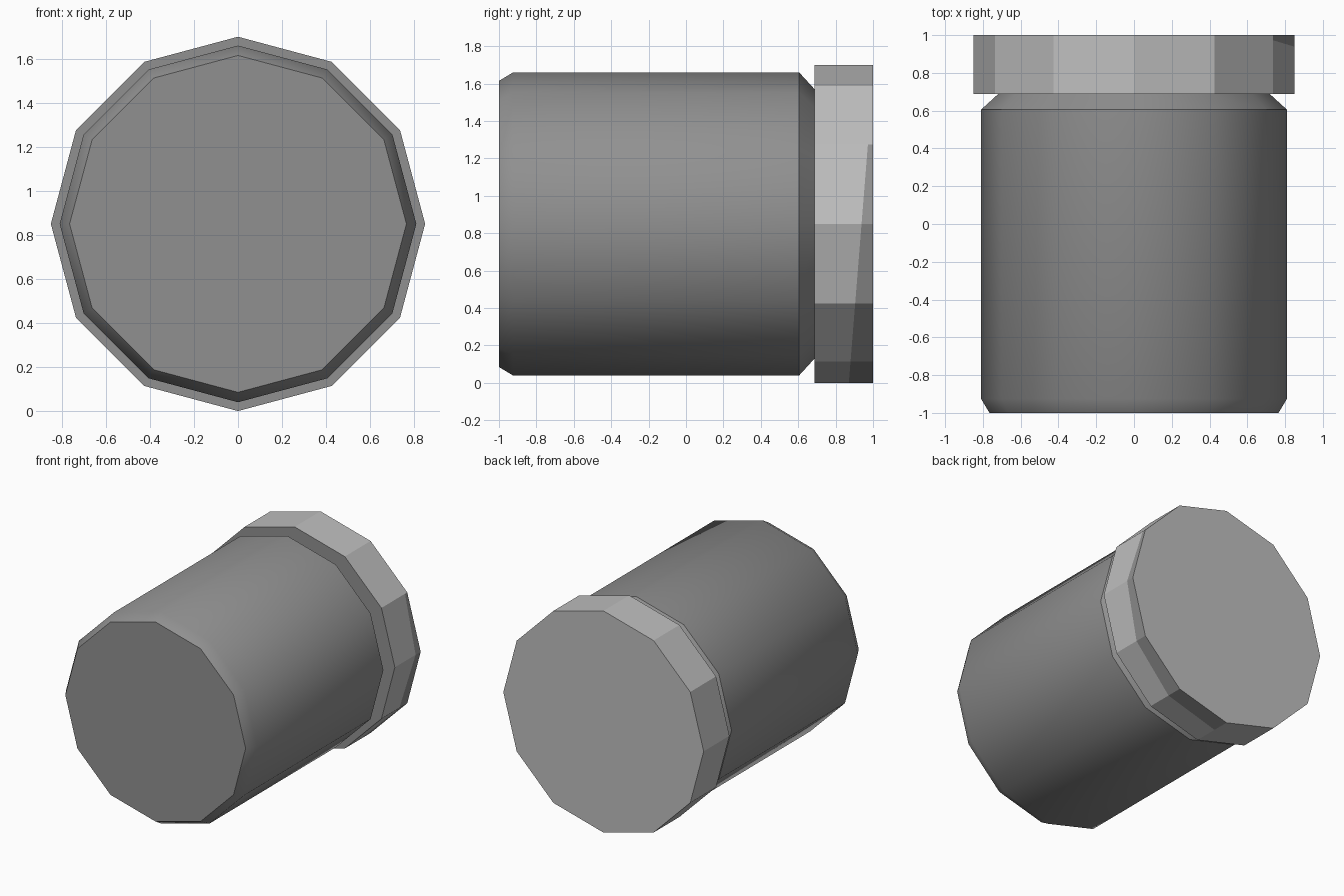
import bpy, bmesh, math
from mathutils import Vector

if "Cube" in bpy.data.objects:
    bpy.data.objects.remove(bpy.data.objects["Cube"])

CZ, N = 0.85, 12


def material(name, v):
    m = bpy.data.materials.new(name)
    m.diffuse_color = (v, v, v, 1)
    m.use_nodes = True
    m.node_tree.nodes["Principled BSDF"].inputs["Base Color"].default_value = m.diffuse_color
    return m


DARK = material("dark grey", 0.28)
LIGHT = material("light grey", 0.52)


def finish(name, bm, mats):
    bmesh.ops.recalc_face_normals(bm, faces=bm.faces)
    me = bpy.data.meshes.new(name)
    bm.to_mesh(me)
    bm.free()
    for m in mats:
        me.materials.append(m)
    ob = bpy.data.objects.new(name, me)
    bpy.context.collection.objects.link(ob)
    return ob


def lathe(profile):
    """Twelve-sided solid along y from (y, radius) pairs."""
    bm = bmesh.new()
    rings = []
    for y, r in profile:
        rings.append([bm.verts.new((r * math.cos(math.tau * i / N), y,
                                    CZ + r * math.sin(math.tau * i / N))) for i in range(N)])
    for a, b in zip(rings, rings[1:]):
        for i in range(N):
            j = (i + 1) % N
            bm.faces.new((a[i], a[j], b[j], b[i]))
    bm.faces.new(rings[0])
    bm.faces.new(rings[-1])
    bm.normal_update()
    return bm


# body with chamfered ends
body = finish("barrel_body", lathe([(-1, 0.765), (-0.925, 0.81), (0.605, 0.81), (0.692, 0.715)]), [DARK])
bpy.context.view_layer.objects.active = body
body.select_set(True)
bpy.ops.object.shade_smooth_by_angle(angle=math.radians(31))

# cap, with a worn dark border cut along its right and lower rim
bm = lathe([(0.687, 0.85), (1.0, 0.85)])
slope = Vector((0, 1, -0.08)).normalized()
sides = [f for f in bm.faces if len(f.verts) == 4 and f.calc_center_median().x > 0
         and f.calc_center_median().z < 1.2]
geom = sides + list({e for f in sides for e in f.edges}) + list({v for f in sides for v in f.verts})
bmesh.ops.bisect_plane(bm, geom=geom, plane_co=(0, 0.905, 0.43), plane_no=slope)
bmesh.ops.recalc_face_normals(bm, faces=bm.faces)
for f in bm.faces:
    c = f.calc_center_median()
    worn = (abs(f.normal.y) < 0.5 and c.x > 0 and c.z < 1.2
            and (c - Vector((0, 0.905, 0.43))).dot(slope) > 0)
    f.material_index = 1 if f.normal.y < -0.5 or worn else 0
finish("end_cap", bm, [LIGHT, DARK])

# chipped paint: thin rounded plates on the cap
chips = bmesh.new()


def chip(centre, u, v, ru, rv):
    n = u.cross(v)
    ring = []
    for i in range(8):
        a = math.tau * (i + 0.5) / 8
        ring.append(chips.verts.new(centre + u * ru * math.cos(a) + v * rv * math.sin(a)))
    f = chips.faces.new(ring)
    new = bmesh.ops.extrude_face_region(chips, geom=[f])["geom"]
    bmesh.ops.translate(chips, verts=[g for g in new if isinstance(g, bmesh.types.BMVert)], vec=n * 0.003)


Y = Vector((0, 1, 0))
for deg in (39, 59, 73, 135, -14, -44, 256, 183):
    a = math.radians(deg)
    out = Vector((math.cos(a), 0, math.sin(a)))
    tan = Vector((-math.sin(a), 0, math.cos(a)))
    chip(Vector((0, 0.9995, CZ)) + out * 0.79, out, tan, 0.03, 0.035)

# side chips: face middle angle, offset along the face, y, half sizes
for deg, t, y, rt, ry in ((45, 0.175, 0.72, 0.045, 0.03), (45, 0.17, 0.955, 0.05, 0.042),
                          (45, -0.16, 0.975, 0.06, 0.022), (-15, -0.18, 0.715, 0.035, 0.025)):
    a = math.radians(deg)
    out = Vector((math.cos(a), 0, math.sin(a)))
    tan = Vector((-math.sin(a), 0, math.cos(a)))
    chip(Vector((0, y, CZ)) + out * (0.85 * math.cos(math.pi / N) - 0.0005) + tan * t, Y, tan * -1, ry, rt)
finish("paint_chips", chips, [DARK])
